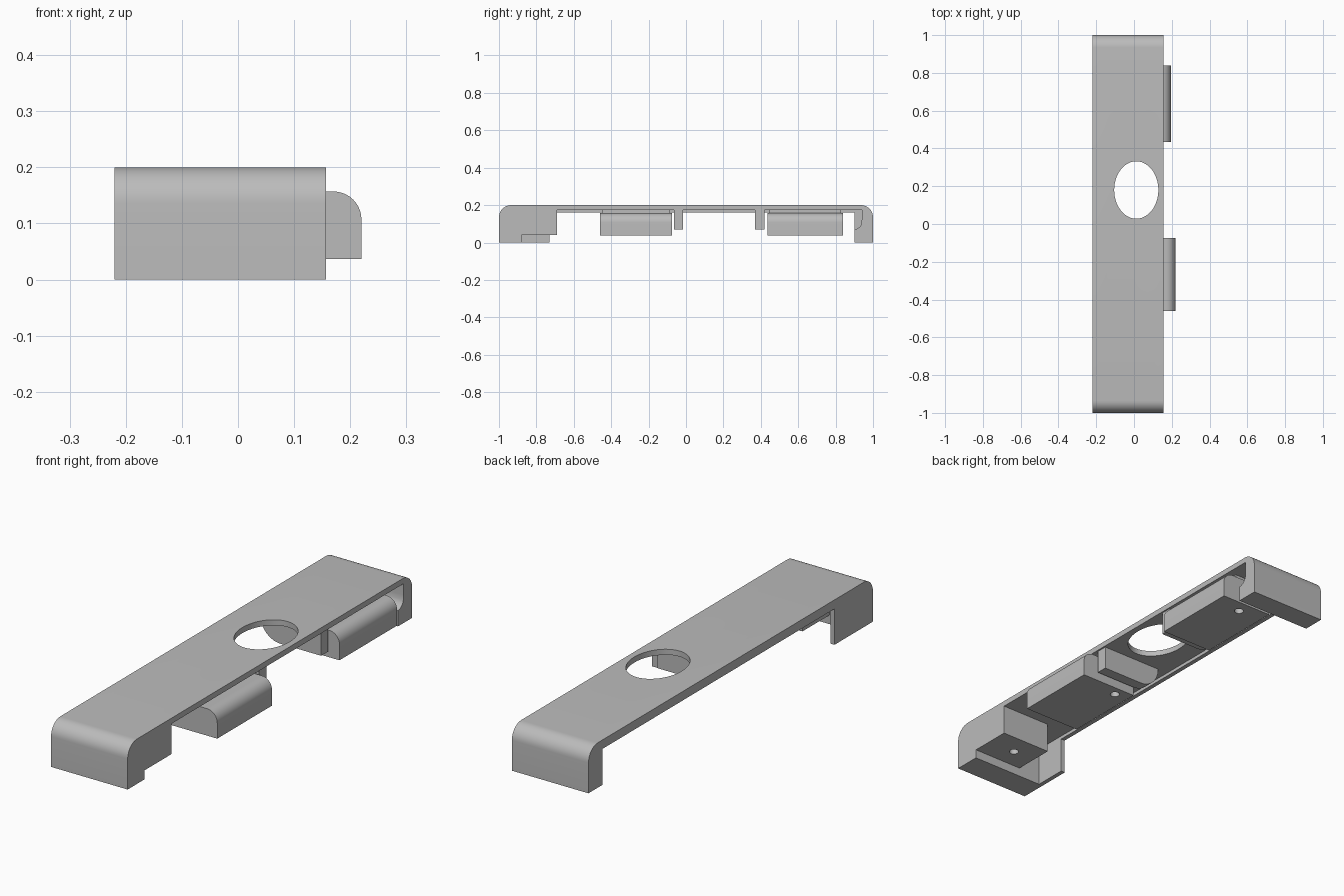
import bpy, bmesh, math
from mathutils import Vector

if "Cube" in bpy.data.objects:
    bpy.data.objects.remove(bpy.data.objects["Cube"])

grey = bpy.data.materials.new("plain grey")
grey.use_nodes = True
GREY = (0.5, 0.5, 0.5, 1)
grey.diffuse_color = GREY
grey.node_tree.nodes["Principled BSDF"].inputs["Base Color"].default_value = GREY

X_MIN, X_IN, X_MAX = -0.22, -0.2, 0.157
TOP, UNDER, RIM = 0.2, 0.175, 0.16


def arc(cu, cv, ru, rv, a0, a1, n=10):
    """Points on an elliptical arc, angles in degrees."""
    steps = [math.radians(a0 + (a1 - a0) * i / n) for i in range(n + 1)]
    return [(cu + ru * math.cos(a), cv + rv * math.sin(a)) for a in steps]


def prism(name, outline, axis, lo, hi):
    """Extrude a closed outline along an axis: x takes (y,z), y takes (x,z), z takes (x,y)."""
    def place(p, d):
        c = list(p)
        c.insert("xyz".index(axis), d)
        return Vector(c)
    bm = bmesh.new()
    face = bm.faces.new([bm.verts.new(place(p, lo)) for p in outline])
    ext = bmesh.ops.extrude_face_region(bm, geom=[face])
    moved = [g for g in ext["geom"] if isinstance(g, bmesh.types.BMVert)]
    bmesh.ops.translate(bm, verts=moved, vec=place((0, 0), hi - lo))
    bmesh.ops.recalc_face_normals(bm, faces=bm.faces)
    mesh = bpy.data.meshes.new(name)
    bm.to_mesh(mesh)
    bm.free()
    mesh.materials.append(grey)
    obj = bpy.data.objects.new(name, mesh)
    bpy.context.collection.objects.link(obj)
    return obj


def select(obj):
    bpy.ops.object.select_all(action='DESELECT')
    obj.select_set(True)
    bpy.context.view_layer.objects.active = obj


def drill(obj, x, y, rx, ry, z0, z1):
    """Cut an upright elliptical hole."""
    cutter = prism("cutter", arc(x, y, rx, ry, 0, 360, 48)[:-1], 'z', z0, z1)
    cutter.hide_render = True
    mod = obj.modifiers.new("hole", 'BOOLEAN')
    mod.operation, mod.solver, mod.object = 'DIFFERENCE', 'EXACT', cutter
    select(obj)
    bpy.ops.object.modifier_apply(modifier=mod.name)
    bpy.data.objects.remove(cutter)


def rect(u0, u1, v0, v1):
    return [(u0, v0), (u1, v0), (u1, v1), (u0, v1)]


parts = []
R = 0.065
over_top = arc(1 - R, TOP - R, R, R, 0, 90) + arc(-1 + R, TOP - R, R, R, 90, 180)

# Main cover: rounded ends, thin plate, pocket behind the rear leg
pocket = [(0.94, UNDER), (0.94, 0.125)] + arc(0.9, 0.115, 0.04, 0.045, 0, -90, 6)[1:]
cover = prism("cover", [(-1, 0), (-0.88, 0), (-0.88, UNDER)] + pocket
              + [(0.9, 0), (1, 0)] + over_top, 'x', X_IN, X_MAX)
drill(cover, 0.012, 0.18, 0.117, 0.152, 0.1, 0.3)
parts.append(cover)

# Thin closed wall along the right side
parts.append(prism("side_wall", [(-1, 0), (-0.73, 0), (-0.73, RIM), (0.9, RIM), (0.9, 0), (1, 0)]
                   + over_top, 'x', X_MIN, X_IN))

# Front mounting block with a screw hole
front_block = prism("front_mount", rect(-0.09, X_MAX, 0.04, UNDER), 'y', -0.88, -0.69)
drill(front_block, 0.02, -0.787, 0.02, 0.02, 0, 0.1)
parts.append(front_block)

# Two push buttons with rounded outer top edges, each on a short neck
for name, x1, y0, y1, hx, hy in (("front_button", 0.22, -0.46, -0.075, 0.008, -0.12),
                                 ("rear_button", 0.195, 0.435, 0.84, 0.06, 0.78)):
    outline = [(-0.06, 0.037), (x1, 0.037)] + arc(x1 - 0.05, 0.107, 0.05, 0.05, 0, 90) + [(-0.06, 0.157)]
    button = prism(name, outline, 'y', y0, y1)
    drill(button, hx, hy, 0.02, 0.02, 0, 0.1)
    parts.append(button)
    parts.append(prism(name + "_neck", rect(-0.05, 0.12, 0.15, UNDER), 'y', y0 + 0.01, y1 - 0.01))

# Hanging fins either side of the round opening
for name, y0 in (("front_fin", -0.065), ("rear_fin", 0.37)):
    outline = [(0.15, UNDER), (0.15, 0.07)] + arc(-0.05, UNDER, 0.1, 0.105, 270, 180)
    parts.append(prism(name, outline, 'y', y0, y0 + 0.05))

for obj in parts:
    select(obj)
    bpy.ops.object.shade_smooth_by_angle(angle=math.radians(30))
